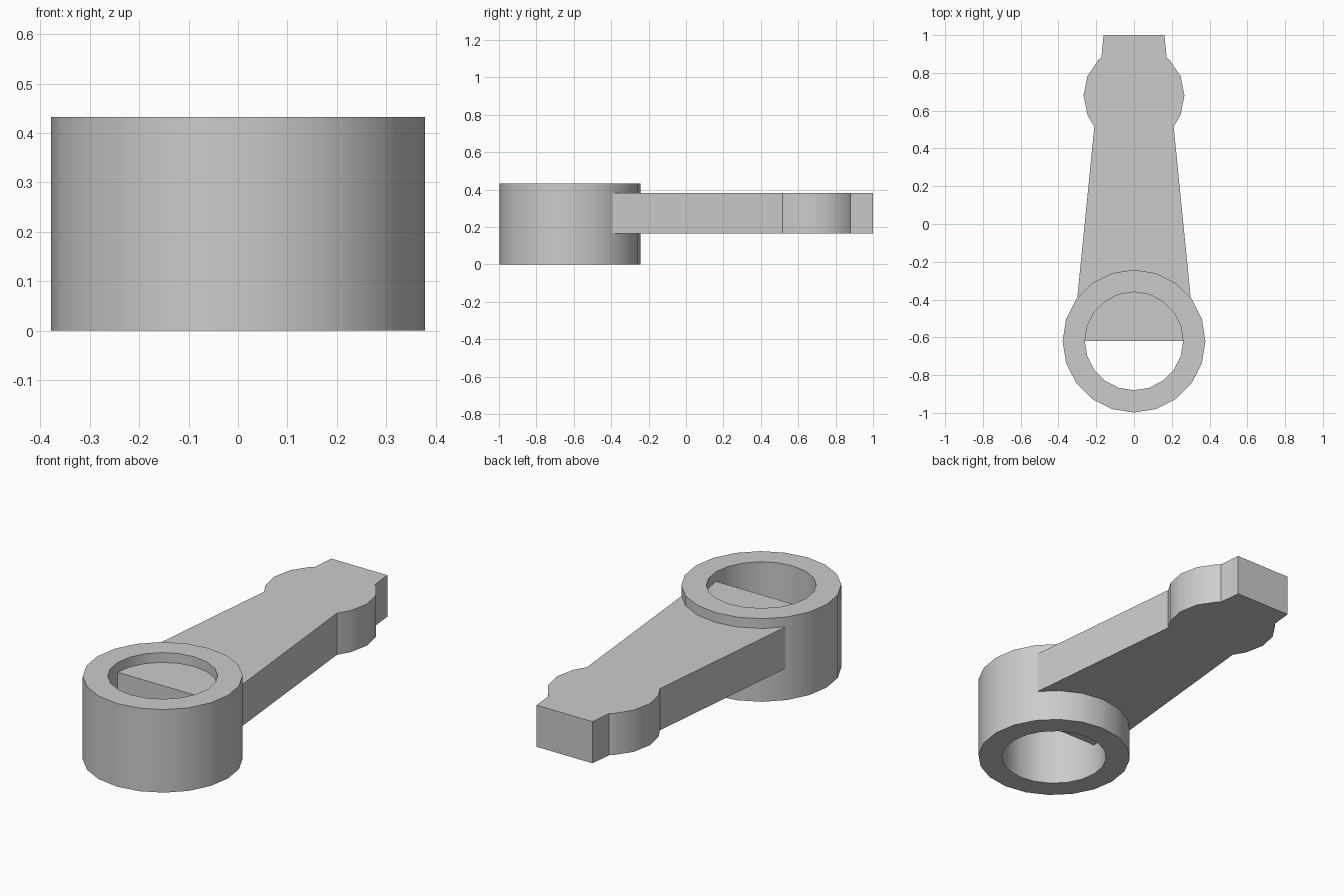
import bpy
import bmesh
from math import sin, cos, pi, radians
from mathutils import Vector

cube = bpy.data.objects.get("Cube")
if cube:
    bpy.data.objects.remove(cube, do_unlink=True)

grey = bpy.data.materials.new("plain grey")
grey.use_nodes = True
grey.diffuse_color = (0.6, 0.6, 0.6, 1)
grey.node_tree.nodes["Principled BSDF"].inputs["Base Color"].default_value = grey.diffuse_color


def circle(radius, sides, y, first=0, last=None):
    """Points round a circle, from one step to another."""
    last = sides - 1 if last is None else last
    return [(radius * cos(2 * pi * i / sides), y + radius * sin(2 * pi * i / sides))
            for i in range(first, last + 1)]


def finish(name, bm):
    bmesh.ops.recalc_face_normals(bm, faces=bm.faces)
    mesh = bpy.data.meshes.new(name)
    bm.to_mesh(mesh)
    bm.free()
    mesh.materials.append(grey)
    obj = bpy.data.objects.new(name, mesh)
    bpy.context.collection.objects.link(obj)
    bpy.ops.object.select_all(action='DESELECT')
    obj.select_set(True)
    bpy.context.view_layer.objects.active = obj
    bpy.ops.object.shade_smooth_by_angle(angle=radians(30))


RING_Y, KNOB_Y = -0.62, 0.68

# Collar: a thick open ring
bm = bmesh.new()
loops = [[bm.verts.new((x, y, z)) for x, y in circle(r, 20, RING_Y)]
         for r, z in ((0.378, 0), (0.378, 0.433), (0.26, 0.433), (0.26, 0))]
for k, loop in enumerate(loops):
    above = loops[(k + 1) % len(loops)]
    for i in range(len(loop)):
        j = (i + 1) % len(loop)
        bm.faces.new((loop[i], loop[j], above[j], above[i]))
finish("collar_ring", bm)

# Arm: tapered bar with a rounded swelling near the tip, mirrored about x = 0
right_edge = [(0.323, RING_Y), (0.21, 0.515)]
right_edge += circle(0.267, 16, KNOB_Y, -1, 2)
right_edge += [(0.173, 0.88), (0.161, 1)]
outline = right_edge + [(-x, y) for x, y in reversed(right_edge)]
bm = bmesh.new()
base = bm.faces.new([bm.verts.new((x, y, 0.165)) for x, y in outline])
top = bmesh.ops.extrude_face_region(bm, geom=[base], use_keep_orig=True)
bmesh.ops.translate(bm, vec=Vector((0, 0, 0.217)),
                    verts=[v for v in top["geom"] if isinstance(v, bmesh.types.BMVert)])
finish("lever_arm", bm)
